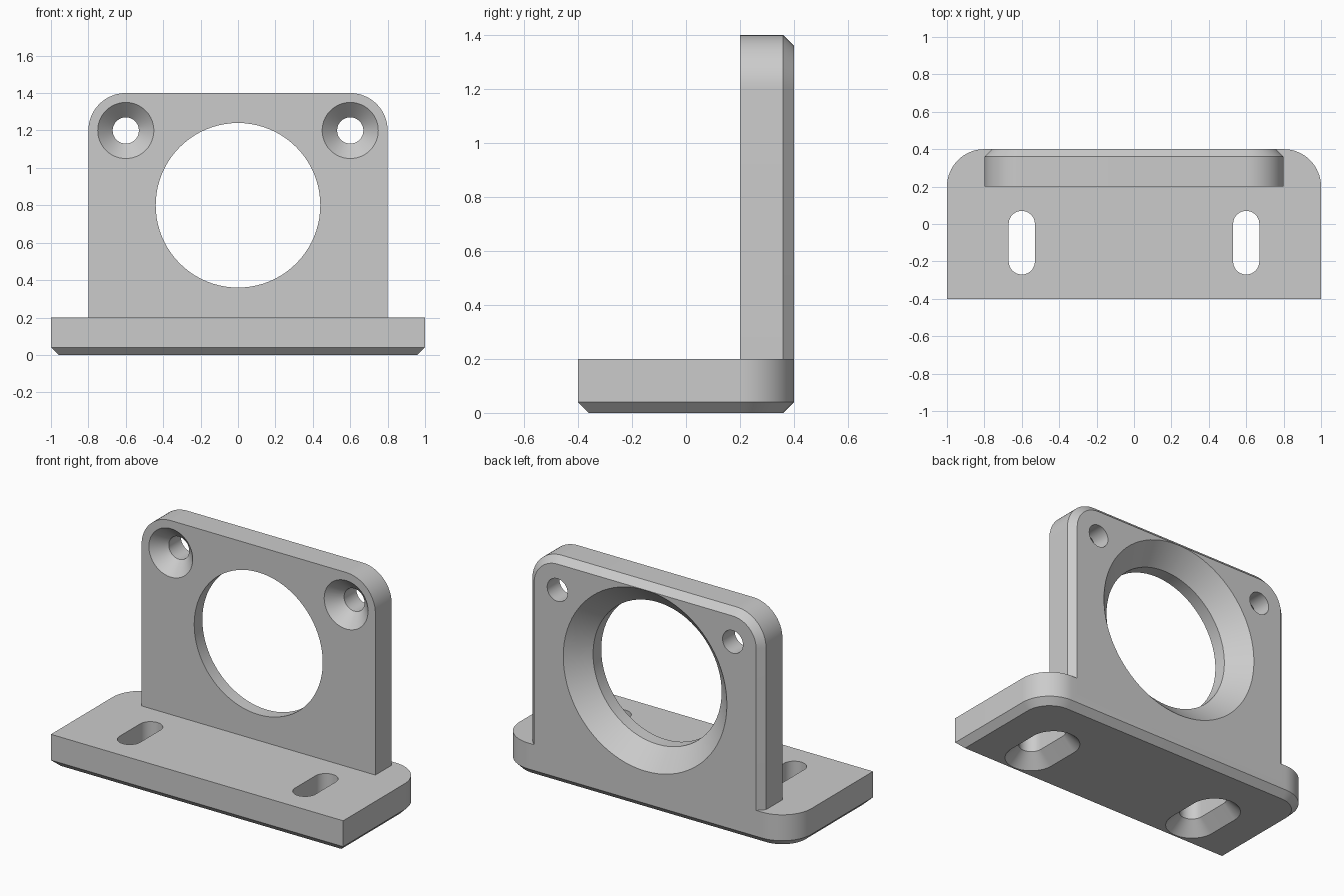
import bpy, bmesh
from math import sin, cos, pi, radians
from mathutils import Vector

cube = bpy.data.objects.get("Cube")
if cube:
    bpy.data.objects.remove(cube, do_unlink=True)

grey = bpy.data.materials.new("light grey metal")
grey.use_nodes = True
grey.diffuse_color = (0.6, 0.6, 0.6, 1)
grey.node_tree.nodes["Principled BSDF"].inputs["Base Color"].default_value = (0.6, 0.6, 0.6, 1)


def arc(u, v, r, start, end, steps):
    angles = [start + (end - start) * i / steps for i in range(steps + 1)]
    return [(u + r * cos(a), v + r * sin(a)) for a in angles]


def plate_outline(half, low, high, r):
    """Rectangle whose two corners on the high side are rounded."""
    return ([(-half, low), (half, low)]
            + arc(half - r, high - r, r, 0, pi / 2, 16)
            + arc(r - half, high - r, r, pi / 2, pi, 16))


def slot_outline(u, v, r, reach=0.0):
    """Circle, or a slot stretched along v by reach each way."""
    return arc(u, v + reach, r, 0, pi, 40) + arc(u, v - reach, r, pi, 2 * pi, 40)


def loft(name, sections, upright=False):
    """Solid through (depth, outline) sections, along z or along y if upright."""
    bm = bmesh.new()
    rings = []
    for w, outline in sections:
        rings.append([bm.verts.new((u, w, v) if upright else (u, v, w)) for u, v in outline])
    count = len(rings[0])
    for a, b in zip(rings, rings[1:]):
        for i in range(count):
            j = (i + 1) % count
            bm.faces.new((a[i], a[j], b[j], b[i]))
    bm.faces.new(rings[0])
    bm.faces.new(rings[-1])
    bmesh.ops.remove_doubles(bm, verts=bm.verts, dist=1e-5)
    bmesh.ops.recalc_face_normals(bm, faces=bm.faces)
    mesh = bpy.data.meshes.new(name)
    bm.to_mesh(mesh)
    bm.free()
    mesh.materials.append(grey)
    obj = bpy.data.objects.new(name, mesh)
    bpy.context.collection.objects.link(obj)
    return obj


# Foot plate with chamfered underside
bracket = loft("mounting_bracket", [
    (0, plate_outline(0.96, -0.36, 0.36, 0.16)),
    (0.04, plate_outline(1, -0.4, 0.4, 0.2)),
    (0.2, plate_outline(1, -0.4, 0.4, 0.2))])

# Upright plate with chamfered back, sunk into the foot
upright = loft("upright_plate", [
    (0.2, plate_outline(0.8, 0.1, 1.4, 0.2)),
    (0.36, plate_outline(0.8, 0.1, 1.4, 0.2)),
    (0.4, plate_outline(0.76, 0.1, 1.36, 0.16))], True)

# Large opening, flared to the back
cutters = [loft("opening_cutter", [
    (0.18, slot_outline(0, 0.8, 0.44)),
    (0.28, slot_outline(0, 0.8, 0.44)),
    (0.42, slot_outline(0, 0.8, 0.58))], True)]

for side in (-0.6, 0.6):
    # Countersunk screw hole, flared to the front
    cutters.append(loft("screw_hole_cutter", [
        (0.18, slot_outline(side, 1.2, 0.17)),
        (0.28, slot_outline(side, 1.2, 0.07)),
        (0.42, slot_outline(side, 1.2, 0.07))], True))
    # Countersunk slot, flared to the underside
    cutters.append(loft("slot_cutter", [
        (-0.02, slot_outline(side, -0.1, 0.17, 0.1)),
        (0.08, slot_outline(side, -0.1, 0.07, 0.1)),
        (0.22, slot_outline(side, -0.1, 0.07, 0.1))]))

# Join the plates, then cut the openings
for helper, operation in [(upright, 'UNION')] + [(c, 'DIFFERENCE') for c in cutters]:
    helper.hide_render = True
    mod = bracket.modifiers.new(helper.name, 'BOOLEAN')
    mod.operation = operation
    mod.solver = 'EXACT'
    mod.object = helper

bpy.context.view_layer.update()
result = bracket.evaluated_get(bpy.context.evaluated_depsgraph_get())
mesh = bpy.data.meshes.new_from_object(result)
bracket.modifiers.clear()
bracket.data = mesh
for helper in [upright] + cutters:
    bpy.data.objects.remove(helper, do_unlink=True)

# Smooth the curved walls, keep the edges crisp
mesh.shade_smooth()
mesh.set_sharp_from_angle(angle=radians(25))
